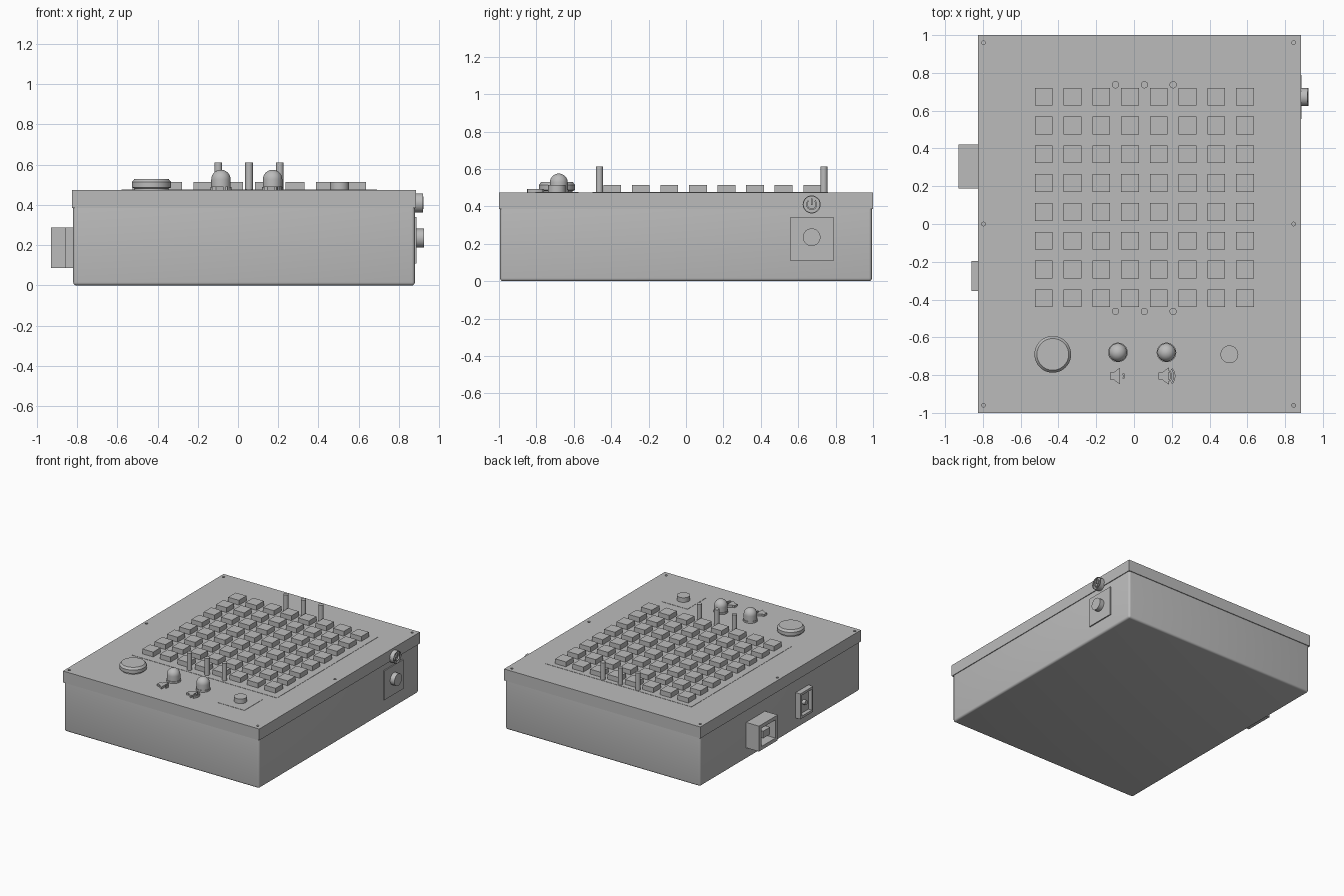
import bpy, bmesh
from math import pi, sin, cos, radians
from mathutils import Matrix, Vector

if "Cube" in bpy.data.objects:
    bpy.data.objects.remove(bpy.data.objects["Cube"], do_unlink=True)

grey = bpy.data.materials.new("plain_grey")
grey.use_nodes = True
grey.diffuse_color = (0.5, 0.5, 0.5, 1)
grey.node_tree.nodes["Principled BSDF"].inputs["Base Color"].default_value = (0.5, 0.5, 0.5, 1)

TOP = 0.475           # height of the panel
LEFT, RIGHT = -0.825, 0.885
MID = (LEFT + RIGHT) / 2
SIDE = Matrix.Translation((RIGHT, 0, 0)) @ Matrix.Rotation(pi / 2, 4, "Y")


def finish(name, bm, smooth=True):
    bmesh.ops.recalc_face_normals(bm, faces=bm.faces)
    mesh = bpy.data.meshes.new(name)
    bm.to_mesh(mesh)
    bm.free()
    mesh.materials.append(grey)
    obj = bpy.data.objects.new(name, mesh)
    bpy.context.collection.objects.link(obj)
    if smooth:
        bpy.ops.object.select_all(action="DESELECT")
        obj.select_set(True)
        bpy.context.view_layer.objects.active = obj
        bpy.ops.object.shade_smooth_by_angle(angle=radians(35))
    return obj


def add_box(bm, x, y, z):
    """Box from three (low, high) ranges."""
    size = [b - a for a, b in (x, y, z)]
    centre = [(a + b) / 2 for a, b in (x, y, z)]
    m = Matrix.Translation(centre) @ Matrix.Diagonal((*size, 1))
    return bmesh.ops.create_cube(bm, size=1, matrix=m)["verts"]


def add_lathe(bm, x, y, profile, steps=32, matrix=Matrix()):
    """Turned part; profile holds (radius, height) pairs."""
    rings = []
    for r, z in profile:
        rings.append([bm.verts.new(matrix @ Vector((x + r * cos(2 * pi * i / steps),
                                                    y + r * sin(2 * pi * i / steps), z)))
                      for i in range(steps)])
    for a, b in zip(rings, rings[1:]):
        for i in range(steps):
            j = (i + 1) % steps
            bm.faces.new((a[i], a[j], b[j], b[i]))
    bm.faces.new(rings[0])
    bm.faces.new(rings[-1])


def add_prism(bm, points, low, high, matrix=Matrix()):
    """Flat outline pulled up from low to high."""
    a, b = [[bm.verts.new(matrix @ Vector((x, y, z))) for x, y in points] for z in (low, high)]
    bm.faces.new(a)
    bm.faces.new(b)
    for i in range(len(a)):
        j = (i + 1) % len(a)
        bm.faces.new((a[i], a[j], b[j], b[i]))


def arc(x, y, r, width, start, end, steps=14):
    """Outline of a curved stroke."""
    angles = [radians(start + (end - start) * i / steps) for i in range(steps + 1)]
    outer = [(x + r * cos(t), y + r * sin(t)) for t in angles]
    inner = [(x + (r - width) * cos(t), y + (r - width) * sin(t)) for t in angles]
    return outer + inner[::-1]


# Case body with rounded edges
bm = bmesh.new()
add_box(bm, (LEFT + 0.006, RIGHT - 0.006), (-0.994, 0.994), (0, 0.46))
bmesh.ops.bevel(bm, geom=bm.edges[:], offset=0.016, segments=4, profile=0.5, affect="EDGES")
finish("case_body", bm)

# Lid with a short skirt and six screw holes
bm = bmesh.new()
add_box(bm, (LEFT, RIGHT), (-1, 1), (0.385, TOP))
lid = finish("lid", bm, False)
bm = bmesh.new()
for y in (-0.96, 0, 0.96):
    for x in (-0.797, 0.845):
        add_lathe(bm, x, y, [(0.01, 0.42), (0.01, 0.5)], 12)
cutter = finish("screw_hole_cutter", bm, False)
cutter.hide_render = True
cutter.hide_viewport = True
cut = lid.modifiers.new("screw_holes", "BOOLEAN")
cut.object = cutter
cut.solver = "EXACT"

# Thin overlay plates around the controls
bm = bmesh.new()
add_box(bm, (-0.58, 0.69), (-0.5, 0.76), (TOP - 0.01, TOP + 0.002))
add_box(bm, (0.39, 0.62), (-0.805, -0.575), (TOP - 0.01, TOP + 0.002))
add_box(bm, (RIGHT - 0.01, RIGHT + 0.003), (0.555, 0.79), (0.11, 0.34))
finish("overlay_plates", bm, False)

# Grid of square keys
bm = bmesh.new()
for row in range(8):
    for col in range(8):
        x, y = -0.478 + 0.1523 * col, 0.674 - 0.1525 * row
        add_box(bm, (x - 0.047, x + 0.047), (y - 0.047, y + 0.047), (TOP - 0.01, 0.515))
finish("keys", bm, False)

# Upright pins at both ends of the grid
bm = bmesh.new()
for y in (0.737, -0.463):
    for x in (-0.098, 0.055, 0.207):
        add_lathe(bm, x, y, [(0.019, TOP - 0.01), (0.019, 0.612)], 20)
finish("pins", bm)

# Large dial
bm = bmesh.new()
add_lathe(bm, -0.43, -0.69, [(0.084, TOP - 0.01), (0.084, 0.482), (0.097, 0.487),
                             (0.097, 0.514), (0.086, 0.528), (0.084, 0.53)], 64)
finish("dial", bm)

# Domed lamps
bm = bmesh.new()
for x in (-0.085, 0.172):
    dome = [(0.048 * cos(t * pi / 18), 0.527 + 0.048 * sin(t * pi / 18)) for t in range(9)]
    add_lathe(bm, x, -0.68, [(0.052, TOP - 0.01), (0.052, 0.489), (0.048, 0.489)] + dome
              + [(0.001, 0.575)])
finish("domed_lamps", bm)

# Round push button on the panel
bm = bmesh.new()
add_lathe(bm, 0.505, -0.69, [(0.047, TOP - 0.01), (0.047, 0.513)])
finish("panel_button", bm)

# Raised speaker symbols, quiet and loud
bm = bmesh.new()
for x, waves in ((-0.085, (0.05,)), (0.172, (0.045, 0.062))):
    y = -0.805
    add_prism(bm, [(x - 0.043, y - 0.018), (x - 0.025, y - 0.018), (x + 0.012, y - 0.045),
                   (x + 0.012, y + 0.045), (x - 0.025, y + 0.018), (x - 0.043, y + 0.018)],
              TOP - 0.01, 0.492)
    for r in waves:
        spread = 18 if len(waves) == 1 else 42
        add_prism(bm, arc(x - 0.015, y, r, 0.009, -spread, spread), TOP - 0.01, 0.492)
finish("speaker_symbols", bm)

# Power button and lower push button on the +x side (local x is down, z is outward)
bm = bmesh.new()
add_lathe(bm, -0.41, 0.672, [(0.048, -0.02), (0.048, 0.034), (0.043, 0.034), (0.043, 0.024)],
          matrix=SIDE)
add_prism(bm, arc(-0.41, 0.672, 0.03, 0.008, -140, 140), 0.015, 0.036, SIDE)
add_prism(bm, [(-0.442, 0.668), (-0.408, 0.668), (-0.408, 0.676), (-0.442, 0.676)],
          0.015, 0.036, SIDE)
finish("power_button", bm)
bm = bmesh.new()
add_lathe(bm, -0.235, 0.672, [(0.047, -0.02), (0.047, 0.04)], matrix=SIDE)
finish("side_button", bm)


def socket(name, x, y, z, rim, depth):
    """Square socket on the -x side with its mouth sunk into the outer face."""
    bm = bmesh.new()
    add_box(bm, x, y, z)
    mouth = min(bm.faces, key=lambda f: f.calc_center_median().x)
    bmesh.ops.inset_region(bm, faces=[mouth], thickness=rim)
    floor = bmesh.ops.extrude_face_region(bm, geom=[mouth])["geom"]
    bm.faces.remove(mouth)
    bmesh.ops.translate(bm, verts=[g for g in floor if isinstance(g, bmesh.types.BMVert)],
                        vec=(depth, 0, 0))
    return bm


# Data socket with its tongue
bm = socket("data_socket", (-0.93, LEFT + 0.02), (0.187, 0.42), (0.088, 0.288), 0.04, 0.08)
add_box(bm, (-0.915, -0.84), (0.26, 0.347), (0.16, 0.216))
finish("data_socket", bm, False)

# Power inlet with its centre pin
bm = socket("power_inlet", (-0.86, LEFT + 0.02), (-0.355, -0.195), (0.088, 0.288), 0.026, 0.03)
turn = Matrix.Translation((-0.86, 0, 0)) @ Matrix.Rotation(pi / 2, 4, "Y")
add_lathe(bm, -0.188, -0.275, [(0.018, 0.004), (0.018, 0.04)], 20, turn)
finish("power_inlet", bm)
